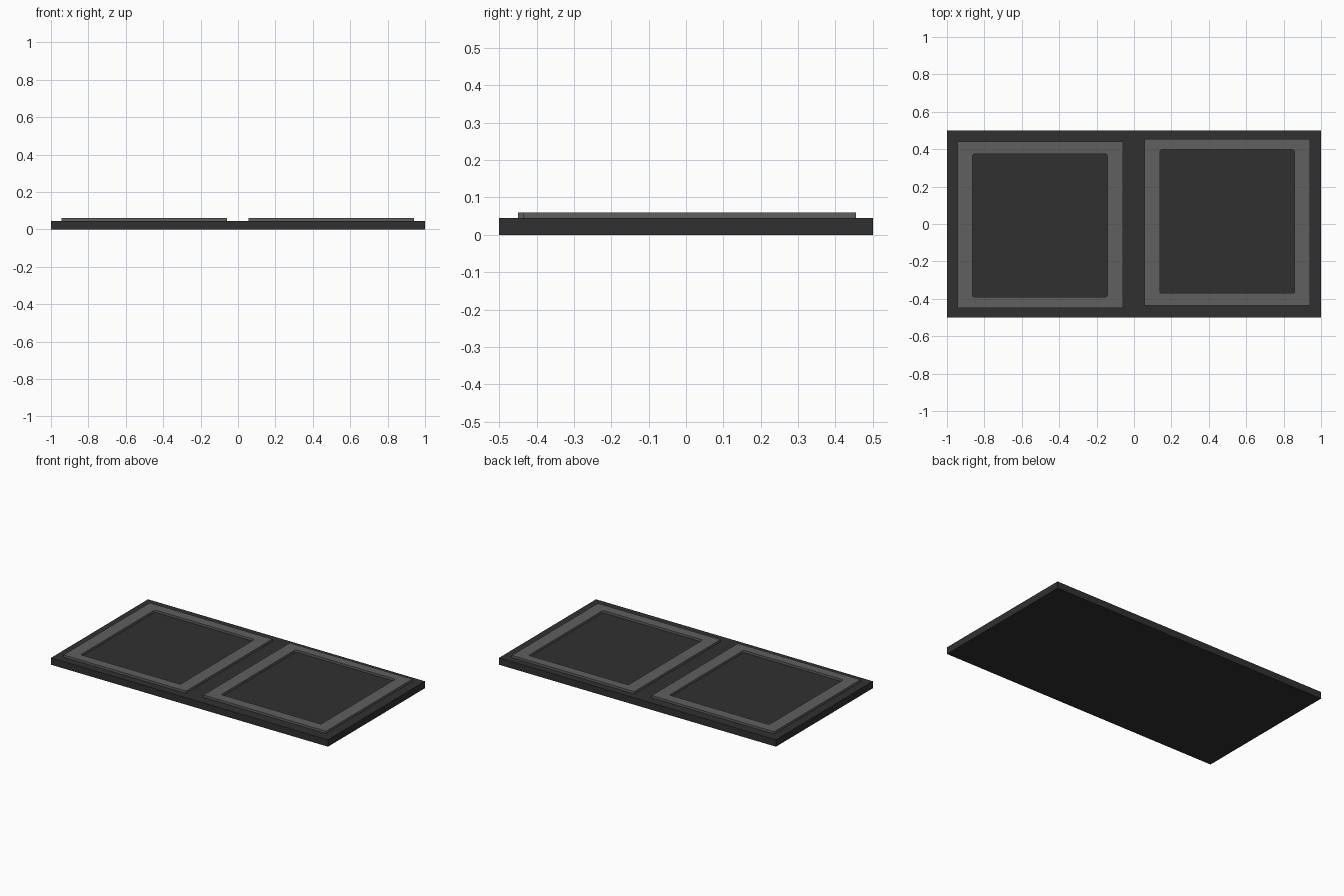
import bpy, bmesh, math
from mathutils import Vector

if "Cube" in bpy.data.objects:
    bpy.data.objects.remove(bpy.data.objects["Cube"])


def material(name, v):
    m = bpy.data.materials.new(name)
    m.diffuse_color = (v, v, v, 1)
    m.use_nodes = True
    m.node_tree.nodes["Principled BSDF"].inputs["Base Color"].default_value = m.diffuse_color
    return m


dark = material("dark_slab", 0.03)
grey = material("grey_frame", 0.115)


def make_object(name, bm, mat):
    bmesh.ops.recalc_face_normals(bm, faces=bm.faces)
    me = bpy.data.meshes.new(name)
    bm.to_mesh(me)
    bm.free()
    me.materials.append(mat)
    ob = bpy.data.objects.new(name, me)
    bpy.context.collection.objects.link(ob)
    return ob


def rounded_rect(x0, x1, y0, y1, r, n):
    # Counter-clockwise outline; r = 0 gives plain corners
    if r == 0:
        return [(x0, y0), (x1, y0), (x1, y1), (x0, y1)]
    centres = [(x1 - r, y1 - r), (x0 + r, y1 - r), (x0 + r, y0 + r), (x1 - r, y0 + r)]
    pts = []
    for k, (cx, cy) in enumerate(centres):
        for i in range(n + 1):
            a = math.pi / 2 * (k + i / n)
            pts.append((cx + r * math.cos(a), cy + r * math.sin(a)))
    return pts


# Base slab
bm = bmesh.new()
bmesh.ops.create_cube(bm, size=1)
for v in bm.verts:
    v.co = Vector((v.co.x * 2, v.co.y, (v.co.z + 0.5) * 0.045))
make_object("base_slab", bm, dark)


# Raised frame: square outside, softly rounded opening inside
def frame(name, outer, inner):
    bm = bmesh.new()
    z0, z1 = 0.044, 0.06
    edges = []
    for pts in (rounded_rect(*outer, 0, 1), rounded_rect(*inner, 0.01, 4)):
        vs = [bm.verts.new((x, y, z0)) for x, y in pts]
        edges += [bm.edges.new((vs[i - 1], vs[i])) for i in range(len(vs))]
    bmesh.ops.triangle_fill(bm, edges=edges, use_beauty=True, normal=(0, 0, 1))
    ext = bmesh.ops.extrude_face_region(bm, geom=bm.faces[:], use_keep_orig=True)
    top = [g for g in ext["geom"] if isinstance(g, bmesh.types.BMVert)]
    bmesh.ops.translate(bm, verts=top, vec=(0, 0, z1 - z0))
    make_object(name, bm, grey)


frame("left_frame", (-0.945, -0.06, -0.45, 0.44), (-0.863, -0.143, -0.39, 0.375))
frame("right_frame", (0.055, 0.94, -0.435, 0.455), (0.138, 0.858, -0.37, 0.397))
